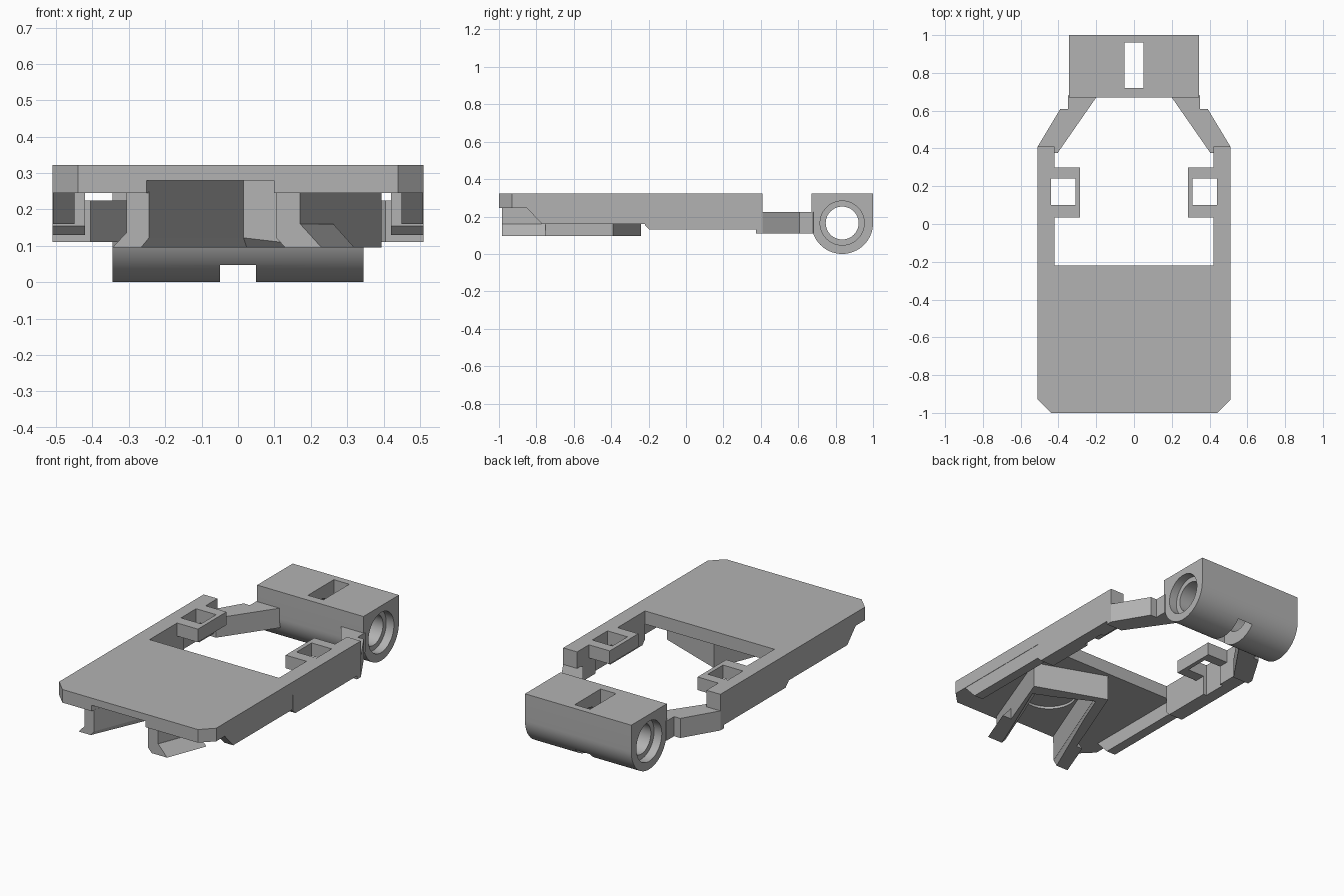
import bpy, bmesh, math

cube = bpy.data.objects.get("Cube")
if cube:
    bpy.data.objects.remove(cube, do_unlink=True)

grey = bpy.data.materials.new("plain_grey")
grey.use_nodes = True
colour = (0.45, 0.45, 0.45, 1)
grey.diffuse_color = colour
grey.node_tree.nodes["Principled BSDF"].inputs["Base Color"].default_value = colour


def loft(name, low, high):
    """Solid between two matching rings of 3D points."""
    bm = bmesh.new()
    a = [bm.verts.new(p) for p in low]
    b = [bm.verts.new(p) for p in high]
    bm.faces.new(a)
    bm.faces.new(b)
    for i in range(len(a)):
        j = (i + 1) % len(a)
        bm.faces.new((a[i], a[j], b[j], b[i]))
    bmesh.ops.recalc_face_normals(bm, faces=bm.faces)
    mesh = bpy.data.meshes.new(name)
    bm.to_mesh(mesh)
    bm.free()
    mesh.materials.append(grey)
    obj = bpy.data.objects.new(name, mesh)
    bpy.context.collection.objects.link(obj)
    return obj


def taper(name, low, high, z0, z1):
    return loft(name, [(x, y, z0) for x, y in low], [(x, y, z1) for x, y in high])


def slab(name, pts, z0, z1):
    return taper(name, pts, pts, z0, z1)


def extrude_x(name, pts, x0, x1):
    return loft(name, [(x0, y, z) for y, z in pts], [(x1, y, z) for y, z in pts])


def rect(x0, x1, y0, y1):
    return [(x0, y0), (x1, y0), (x1, y1), (x0, y1)]


def circle(cx, cy, r, n=48, start=0, sweep=math.tau):
    return [(cx + r * math.cos(start + sweep * i / n),
             cy + r * math.sin(start + sweep * i / n)) for i in range(n)]


def cut(obj, *cutters):
    """Subtract the cutters, then remove them."""
    for c in cutters:
        c.hide_render = True
        mod = obj.modifiers.new("cut", "BOOLEAN")
        mod.operation, mod.solver, mod.object = "DIFFERENCE", "EXACT", c
    graph = bpy.context.evaluated_depsgraph_get()
    mesh = bpy.data.meshes.new_from_object(obj.evaluated_get(graph))
    obj.modifiers.clear()
    obj.data = mesh
    for c in cutters:
        bpy.data.objects.remove(c, do_unlink=True)


TOP, UNDER = 0.322, 0.245

# Top plate with clipped front corners
plate = slab("top_plate", [(-0.44, -1), (0.44, -1), (0.51, -0.93), (0.51, -0.22),
                           (-0.51, -0.22), (-0.51, -0.93)], UNDER, TOP)

# Slanted channel and round pocket under the plate
channel = [(-0.26, -1.02), (0.091, -1.02), (0.322, -0.446), (0.015, -0.325)]
wide = [(-0.29, -1.02), (0.125, -1.02), (0.36, -0.465), (0.028, -0.29)]
cut(plate, slab("channel_cutter", channel, 0.2, 0.28))
cut(plate, slab("pocket_cutter", circle(0.06, -0.66, 0.15), 0.2, 0.295))

# Slanted U-shaped bracket, open to the front
bracket = slab("bracket", [(-0.307, -0.985), (-0.245, -0.985), (0.015, -0.325),
                           (0.322, -0.446), (0.105, -0.985), (0.17, -0.985),
                           (0.395, -0.39), (-0.015, -0.24)], 0.095, 0.25)
cut(bracket, taper("mouth_cutter", wide, channel, 0.085, 0.122))

# Flared feet at the prong tips
taper("left_prong_foot",
      [(0.15, -0.985), (0.23, -0.985), (0.32, -0.75), (0.24, -0.75)],
      [(0.15, -0.985), (0.171, -0.985), (0.262, -0.75), (0.24, -0.75)], 0.095, 0.16)
taper("right_prong_foot",
      [(-0.345, -0.985), (-0.29, -0.985), (-0.2, -0.75), (-0.255, -0.75)],
      [(-0.308, -0.985), (-0.29, -0.985), (-0.2, -0.75), (-0.216, -0.75)], 0.095, 0.135)

for side, s in (("left", 1), ("right", -1)):
    def flip(pts):
        return [(s * x, y) for x, y in pts]

    # Deep rear rail with a clipped lower front edge
    rail = extrude_x(side + "_rail", [(-0.22, 0.155), (-0.195, 0.13), (0.41, 0.13),
                                      (0.41, TOP), (-0.22, TOP)], s * 0.42, s * 0.51)
    cut(rail, slab("slot_cutter", flip(rect(0.3, 0.44, 0.1, 0.24)), 0, 0.5))

    # Shallow runner below the plate edge, sloped at the front
    extrude_x(side + "_runner", [(-0.85, UNDER), (-0.77, 0.16), (-0.22, 0.16),
                                 (-0.22, UNDER)], s * 0.45, s * 0.508)

    # Square catch loop inside the rail
    slab(side + "_catch", flip([(0.42, 0.035), (0.285, 0.035), (0.285, 0.3), (0.42, 0.3),
                                (0.42, 0.24), (0.31, 0.24), (0.31, 0.1), (0.42, 0.1)]),
         UNDER, TOP)

    # Angled arm from rail to hinge
    slab(side + "_arm", flip([(0.51, 0.41), (0.39, 0.61), (0.35, 0.61), (0.35, 0.68),
                              (0.3, 0.7), (0.2, 0.68), (0.2, 0.67), (0.405, 0.375),
                              (0.51, 0.375)]), 0.11, 0.225)

# Hinge barrel: square top, round bottom
CY, CZ, R = 0.835, 0.165, 0.165
barrel = circle(CY, CZ, R, 32, math.pi, math.pi) + [(CY + R, CZ), (CY + R, TOP), (CY - R, TOP)]
hinge = extrude_x("hinge_barrel", barrel, -0.345, 0.345)
cut(hinge, extrude_x("bore_cutter", circle(CY, CZ, 0.088), -0.4, 0.4))
cut(hinge, extrude_x("end_cutter", circle(CY, CZ, 0.118), 0.295, 0.4),
    extrude_x("end_cutter", circle(CY, CZ, 0.118), -0.4, -0.295))
cut(hinge, slab("slot_cutter", rect(-0.05, 0.05, 0.72, 0.96), -0.1, 0.5))

# Smooth the rounded parts, keep edges sharp
bpy.ops.object.select_all(action="DESELECT")
for obj in (hinge, plate):
    obj.select_set(True)
bpy.context.view_layer.objects.active = hinge
bpy.ops.object.shade_smooth_by_angle(angle=math.radians(30))
